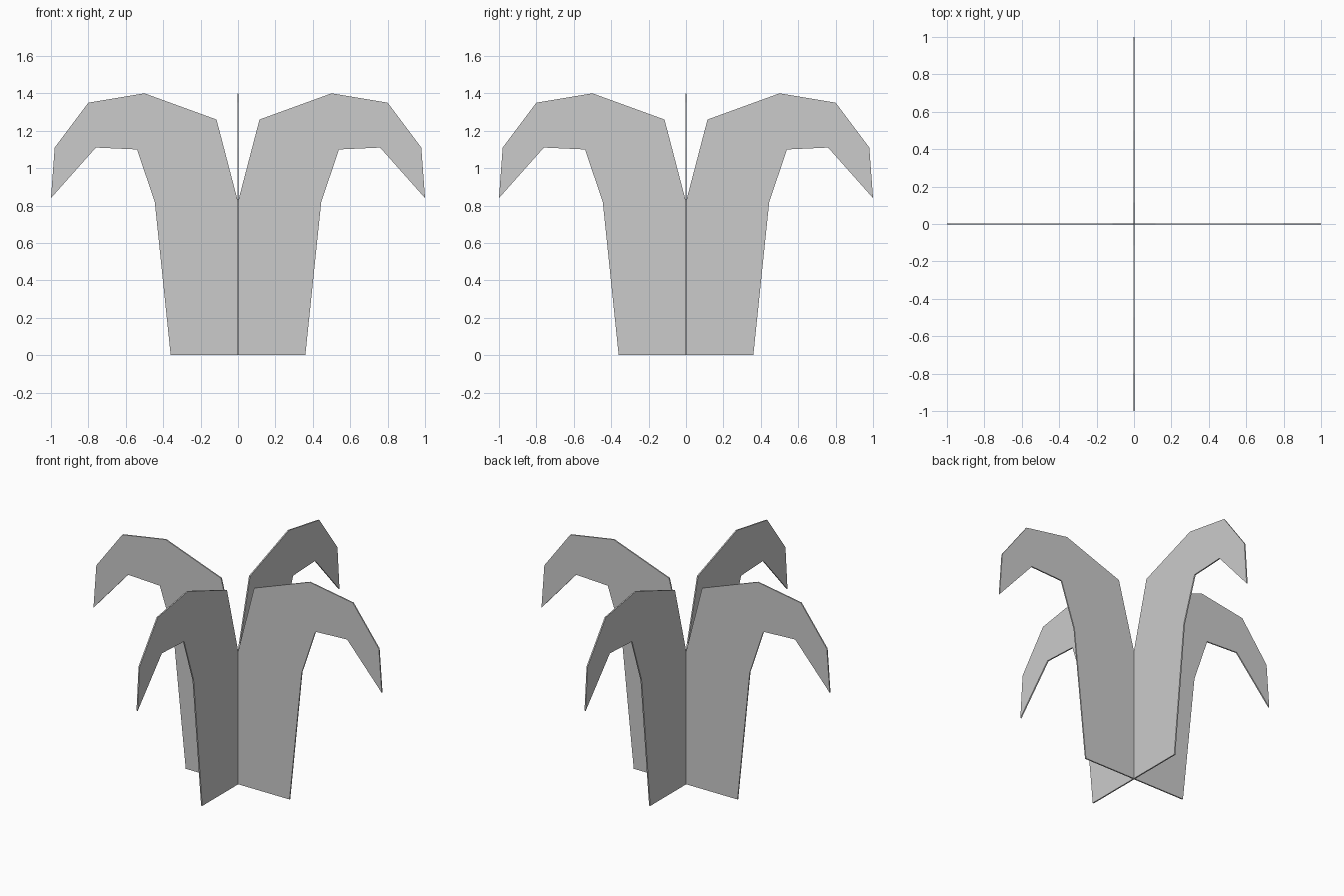
import bpy
from math import radians

if "Cube" in bpy.data.objects:
    bpy.data.objects.remove(bpy.data.objects["Cube"])

# Right half of the leaf outline (x, z), from base corner round to the notch
HALF = [(0.36, 0), (0.445, 0.82), (0.54, 1.10), (0.76, 1.11), (1.0, 0.84),
        (0.98, 1.11), (0.80, 1.35), (0.50, 1.40), (0.115, 1.26)]
NOTCH = (0, 0.82)
THICKNESS = 0.008


def leaf_panel(name, angle):
    # Mirror the half outline into one upright sheet with a central notch
    outline = HALF + [NOTCH] + [(-x, z) for x, z in reversed(HALF)]
    mesh = bpy.data.meshes.new(name)
    mesh.from_pydata([(x, 0, z) for x, z in outline], [],
                     [range(len(outline))])
    panel = bpy.data.objects.new(name, mesh)
    bpy.context.collection.objects.link(panel)
    panel.rotation_euler.z = radians(angle)
    # Thin sheet, centred on its plane
    solid = panel.modifiers.new("thickness", 'SOLIDIFY')
    solid.thickness = THICKNESS
    solid.offset = 0
    return panel


# Two crossed sheets make the four drooping leaves
leaf_panel("leaf_panel_across", 0)
leaf_panel("leaf_panel_deep", 90)
